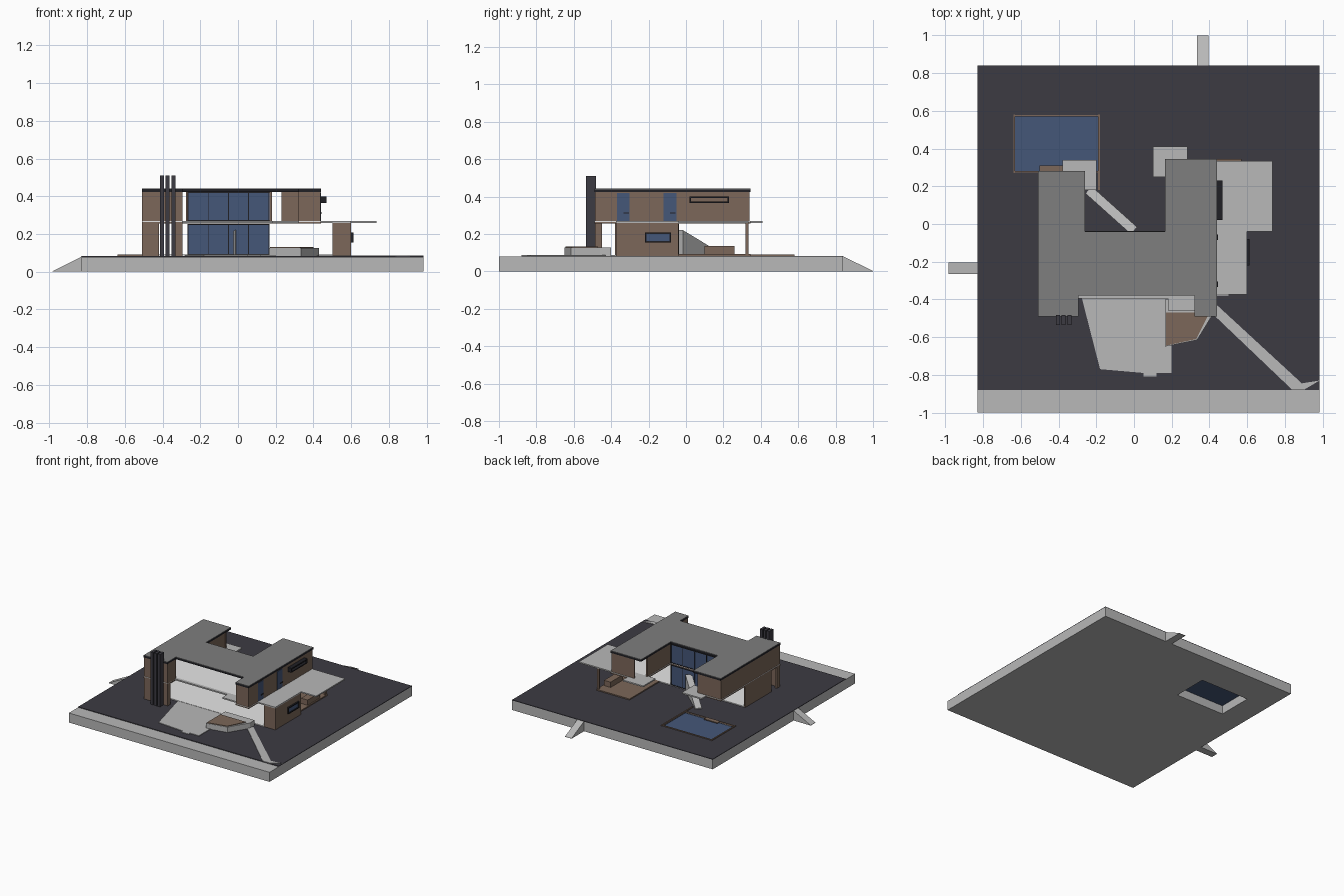
import bpy, bmesh
from mathutils import Vector

if "Cube" in bpy.data.objects:
    bpy.data.objects.remove(bpy.data.objects["Cube"])


def mat(name, r, g, b):
    m = bpy.data.materials.new(name)
    m.diffuse_color = (r, g, b, 1)
    m.use_nodes = True
    m.node_tree.nodes["Principled BSDF"].inputs["Base Color"].default_value = m.diffuse_color
    return m


LIGHT = mat("light_concrete", 0.48, 0.48, 0.48)
ROOF = mat("roof_grey", 0.21, 0.21, 0.21)
GROUND = mat("dark_ground", 0.045, 0.043, 0.055)
BROWN = mat("brown_cladding", 0.20, 0.135, 0.10)
BLUE = mat("blue_glass", 0.06, 0.095, 0.19)
BLACK = mat("black_trim", 0.014, 0.014, 0.018)
WHITE = mat("white_floor", 0.8, 0.8, 0.8)


def prism(name, pts, z0, z1, m):
    """Extrude a flat outline between two heights."""
    bm = bmesh.new()
    f = bm.faces.new([bm.verts.new((x, y, z0)) for x, y in pts])
    r = bmesh.ops.extrude_face_region(bm, geom=[f])
    verts = [v for v in r["geom"] if isinstance(v, bmesh.types.BMVert)]
    bmesh.ops.translate(bm, verts=verts, vec=Vector((0, 0, z1 - z0)))
    bmesh.ops.recalc_face_normals(bm, faces=bm.faces[:])
    me = bpy.data.meshes.new(name)
    bm.to_mesh(me)
    bm.free()
    me.materials.append(m)
    ob = bpy.data.objects.new(name, me)
    bpy.context.collection.objects.link(ob)
    return ob


def box(name, x0, x1, y0, y1, z0, z1, m):
    return prism(name, [(x0, y0), (x1, y0), (x1, y1), (x0, y1)], z0, z1, m)


def wedge(name, a, b, width, za, zb, base, m):
    """Sloping block from point a (height za) to point b (height zb)."""
    a, b = Vector(a), Vector(b)
    d = (b - a).normalized()
    n = Vector((-d.y, d.x)) * width / 2
    ob = prism(name, [a - n, b - n, b + n, a + n], base, base + 1, m)
    for v in ob.data.vertices:
        if v.co.z > base + 0.5:
            near_a = (Vector(v.co[:2]) - a).length < (Vector(v.co[:2]) - b).length
            v.co.z = za if near_a else zb
    return ob


# Platform and ground layer, opened for the pool
cutter = box("pool_cutter", -0.63, -0.19, 0.28, 0.57, -0.1, 0.3, BLUE)
cutter.hide_render = True
cutter.hide_viewport = True
base = box("platform", -0.83, 0.985, -1.0, 0.84, 0, 0.078, LIGHT)
lawn = box("ground_layer", -0.83, 0.985, -0.88, 0.84, 0.078, 0.083, GROUND)
for ob in (base, lawn):
    mod = ob.modifiers.new("pool_hole", "BOOLEAN")
    mod.object = cutter
    mod.operation = "DIFFERENCE"
    mod.solver = "EXACT"

# Pool water and rim
box("pool_water", -0.63, -0.19, 0.28, 0.57, 0.070, 0.076, BLUE)
for x0, x1, y0, y1 in ((-0.64, -0.63, 0.27, 0.58), (-0.19, -0.18, 0.18, 0.58),
                       (-0.63, -0.19, 0.57, 0.577), (-0.63, -0.19, 0.273, 0.28)):
    box("pool_rim", x0, x1, y0, y1, 0.08, 0.09, BROWN)
box("pool_terrace", -0.50, -0.38, 0.28, 0.31, 0.083, 0.09, BROWN)

# Entry ramps at the platform edges
wedge("back_ramp", (0.365, 0.84), (0.365, 1.0), 0.06, 0.08, 0.002, 0, LIGHT)
wedge("left_ramp", (-0.83, -0.235), (-0.985, -0.235), 0.06, 0.08, 0.002, 0, LIGHT)

# Paving, path, ground deck and interior floor
prism("front_patio", [(-0.28, -0.38), (-0.18, -0.77), (0.05, -0.79), (0.05, -0.81),
                      (0.12, -0.81), (0.12, -0.79), (0.20, -0.79), (0.20, -0.65),
                      (0.18, -0.38)], 0.08, 0.088, LIGHT)
prism("front_path", [(0.41, -0.47), (0.84, -0.88), (0.90, -0.88), (0.985, -0.83),
                     (0.89, -0.845), (0.44, -0.43)], 0.08, 0.087, LIGHT)
box("interior_floor", -0.50, 0.50, -0.38, -0.04, 0.08, 0.09, WHITE)
box("ground_deck", 0.27, 0.57, -0.04, 0.345, 0.08, 0.092, BROWN)
box("deck_bench", 0.50, 0.56, 0.10, 0.26, 0.09, 0.135, BROWN)

# Planter
bed = [(0.17, -0.47), (0.40, -0.47), (0.33, -0.61), (0.17, -0.645)]
prism("planter", [(0.165, -0.40), (0.43, -0.40), (0.43, -0.46), (0.335, -0.615),
                  (0.165, -0.65)], 0.08, 0.127, LIGHT)
prism("planter_soil", bed, 0.125, 0.132, BROWN)

# Roof with dark fascia
outline = [(-0.51, -0.49), (-0.295, -0.49), (-0.295, -0.38), (0.32, -0.38), (0.32, -0.49),
           (0.44, -0.49), (0.44, 0.345), (0.165, 0.345), (0.165, -0.04), (-0.26, -0.04),
           (-0.26, 0.28), (-0.51, 0.28)]
prism("roof_fascia", outline, 0.424, 0.438, BLACK)
prism("roof", outline, 0.438, 0.442, ROOF)

# Upper floor slab, side terrace and corner balconies
prism("floor_slab", outline, 0.256, 0.264, BROWN)
prism("floor_finish", outline, 0.264, 0.268, WHITE)
prism("side_terrace", [(0.44, -0.375), (0.60, -0.375), (0.60, -0.04), (0.735, -0.04),
                       (0.735, 0.335), (0.44, 0.335)], 0.258, 0.268, LIGHT)
for x0, x1, y0, y1 in ((0.10, 0.285, 0.25, 0.41), (-0.38, -0.20, 0.18, 0.34),
                       (0.18, 0.32, -0.46, -0.37), (-0.295, 0.18, -0.395, -0.37)):
    box("balcony", x0, x1, y0, y1, 0.258, 0.269, LIGHT)

# Upper walls
T = 0.012
for name, x0, x1, y0, y1 in (
        ("left_outer_wall", -0.508, -0.508 + T, -0.485, 0.275),
        ("left_front_wall", -0.508, -0.295, -0.487, -0.487 + T),
        ("left_front_return", -0.307, -0.295, -0.487, -0.38),
        ("left_back_wall", -0.508, -0.295, 0.263, 0.275),
        ("left_inner_wall", -0.275, -0.263, -0.04, 0.20),
        ("right_outer_wall", 0.426, 0.438, -0.485, 0.34),
        ("right_front_wall", 0.322, 0.438, -0.487, -0.487 + T),
        ("right_front_return", 0.322, 0.334, -0.487, -0.38),
        ("right_back_wall", 0.23, 0.438, 0.328, 0.34),
        ("right_inner_wall", 0.168, 0.180, -0.04, 0.26)):
    box(name, x0, x1, y0, y1, 0.266, 0.426, BROWN)

# Ground floor walls and posts
for name, x0, x1, y0, y1 in (
        ("lower_left_wall", -0.508, -0.496, -0.38, -0.04),
        ("lower_left_front", -0.508, -0.42, -0.487, -0.475),
        ("lower_right_front", -0.335, -0.295, -0.487, -0.45),
        ("lower_left_corner", -0.508, -0.49, -0.487, -0.45),
        ("side_room", 0.50, 0.60, -0.375, -0.04),
        ("terrace_post", 0.555, 0.57, 0.318, 0.333)):
    box(name, x0, x1, y0, y1, 0.083, 0.258, BROWN)

# Courtyard glazing with frames on two floors
for z0, z1 in ((0.088, 0.254), (0.268, 0.424)):
    box("courtyard_glass", -0.265, 0.168, -0.046, -0.040, z0, z1, BLUE)
    for i in range(5):
        x = -0.265 + i * 0.107
        box("glass_mullion", x - 0.002, x + 0.002, -0.049, -0.037, z0, z1, BLACK)
    for z in (z0, z1 - 0.006):
        box("glass_rail", -0.265, 0.168, -0.049, -0.037, z, z + 0.006, BLACK)

# Side windows on the upper right wall
for y in (-0.37, -0.12):
    box("side_window", 0.437, 0.441, y, y + 0.068, 0.270, 0.42, BLUE)
    box("window_handle", 0.441, 0.446, y + 0.035, y + 0.065, 0.308, 0.314, BLACK)


def framed_window(x0, x1, y0, y1, z0, z1):
    """Projecting dark frame with glass set inside its outer face."""
    t = 0.008
    box("window_frame", x0, x1, y0, y1, z0, z0 + t, BLACK)
    box("window_frame", x0, x1, y0, y1, z1 - t, z1, BLACK)
    box("window_frame", x0, x1, y0, y0 + t, z0, z1, BLACK)
    box("window_frame", x0, x1, y1 - t, y1, z0, z1, BLACK)
    return (y0 + t, y1 - t, z0 + t, z1 - t)


a = framed_window(0.436, 0.47, 0.02, 0.23, 0.365, 0.40)
box("long_window_panel", 0.437, 0.444, *a, BROWN)
a = framed_window(0.598, 0.612, -0.22, -0.08, 0.155, 0.207)
box("room_window_glass", 0.599, 0.605, *a, BLUE)

# Chimney fins
for x in (-0.404, -0.373, -0.342):
    box("chimney_fin", x - 0.011, x + 0.011, -0.535, -0.482, 0.083, 0.51, GROUND)

# Courtyard stair
wedge("courtyard_stair", (0.0, -0.035), (-0.24, 0.18), 0.05, 0.22, 0.09, 0.083, LIGHT)
